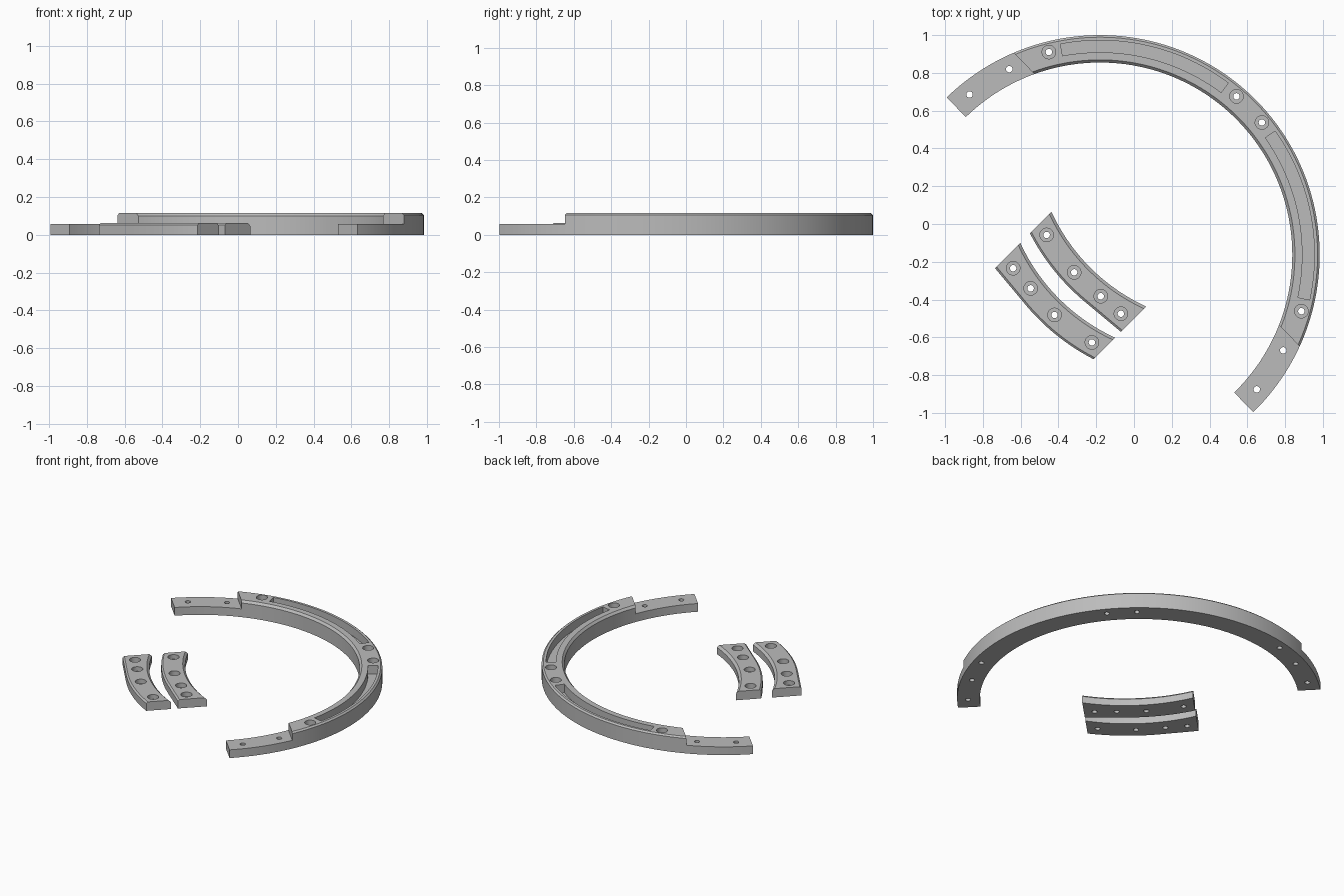
import bpy, math
from math import sin, cos, radians, sqrt

if "Cube" in bpy.data.objects:
    bpy.data.objects.remove(bpy.data.objects["Cube"])

R_IN, R_OUT = 1.018, 1.163      # arc radii
H, LAP = 0.115, 0.058           # full height, lap joint height
grey = bpy.data.materials.new("plain_grey")
grey.diffuse_color = (0.5, 0.5, 0.5, 1)
grey.use_nodes = True
grey.node_tree.nodes["Principled BSDF"].inputs["Base Color"].default_value = grey.diffuse_color


def loft(name, sections):
    """Solid through a list of closed sections with capped ends."""
    n = len(sections[0])
    verts = [p for s in sections for p in s]
    faces = [tuple(range(n))[::-1], tuple(range(len(verts) - n, len(verts)))]
    for i in range(len(sections) - 1):
        for j in range(n):
            a, b = i * n + j, i * n + (j + 1) % n
            faces.append((a, b, b + n, a + n))
    me = bpy.data.meshes.new(name)
    me.from_pydata(verts, [], faces)
    ob = bpy.data.objects.new(name, me)
    bpy.context.collection.objects.link(ob)
    bpy.context.view_layer.objects.active = ob
    bpy.ops.object.select_all(action='DESELECT')
    ob.select_set(True)
    bpy.ops.object.mode_set(mode='EDIT')
    bpy.ops.mesh.select_all(action='SELECT')
    bpy.ops.mesh.normals_make_consistent(inside=False)
    bpy.ops.object.mode_set(mode='OBJECT')
    return ob


def arc(name, profile, a0, a1, steps):
    """Sweep an (r, z) profile from angle a0 to a1."""
    angles = [radians(a0 + (a1 - a0) * i / steps) for i in range(steps + 1)]
    return loft(name, [[(r * cos(a), r * sin(a), z) for r, z in profile]
                       for a in angles])


def cylinder(x, y, r, z0, z1):
    bpy.ops.mesh.primitive_cylinder_add(vertices=32, radius=r, depth=z1 - z0,
                                        location=(x, y, (z0 + z1) / 2))
    return bpy.context.object


def cut(ob, cutter):
    cutter.hide_render = True
    m = ob.modifiers.new("cut", 'BOOLEAN')
    m.operation, m.solver, m.object = 'DIFFERENCE', 'EXACT', cutter
    bpy.context.view_layer.objects.active = ob
    bpy.ops.object.modifier_apply(modifier=m.name)
    bpy.data.objects.remove(cutter)


def bored_hole(ob, x, y, floor):
    cut(ob, cylinder(x, y, 0.036, floor, 0.3))
    cut(ob, cylinder(x, y, 0.017, -0.1, 0.3))


def finish(ob, loc, turn):
    ob.data.materials.clear()
    ob.data.materials.append(grey)
    ob.location = loc
    ob.rotation_euler = (0, 0, radians(turn))
    bpy.ops.object.select_all(action='DESELECT')
    ob.select_set(True)
    bpy.context.view_layer.objects.active = ob
    bpy.ops.object.shade_smooth_by_angle(angle=radians(25))


# Half ring with chamfered rims, symmetric about its local x axis
ring = arc("half_ring", [(R_IN, 0), (R_OUT, 0), (R_OUT, H - 0.01), (R_OUT - 0.011, H),
                         (R_IN + 0.014, H), (R_IN, H - 0.015)], -90, 90, 90)

# Lowered lap joints at both ends
bpy.ops.mesh.primitive_cube_add(size=1, location=(0.419 - 0.5, 0, LAP + 0.5))
box = bpy.context.object
box.scale = (1, 3, 1)
cut(ring, box)

# Long slots, counterbored holes and plain lap holes
for s in (1, -1):
    cut(ring, arc("slot_cutter", [(1.072, 0.055), (1.135, 0.055), (1.135, 0.2), (1.072, 0.2)],
                  s * 9, s * 56.4, 24))
    for a in (5, 59.9):
        bored_hole(ring, 1.107 * cos(radians(a)), s * 1.107 * sin(radians(a)), 0.07)
    for a in (71.8, 84.9):
        cut(ring, cylinder(1.094 * cos(radians(a)), s * 1.094 * sin(radians(a)),
                           0.017, -0.1, 0.3))
finish(ring, (-0.18, -0.163, 0), 44.25)


# Curved splice plates: concave inner edge, outer edge running out straight
def inner_edge(u):
    return -0.327 + R_IN - sqrt(R_IN ** 2 - u * u)


def outer_edge(u):
    k = min(u, 0.1)
    return -0.48 + R_OUT - sqrt(R_OUT ** 2 - k * k) + (u - k) * 0.09


T = 0.062
for name, s, shift in (("inner_splice_plate", 1, 0), ("outer_splice_plate", -1, -0.233)):
    sections = []
    for i in range(29):
        u = -0.355 + 0.71 * i / 28
        lo, hi = outer_edge(u) + shift, inner_edge(u) + shift
        sections.append([(s * u, y, z) for y, z in
                         ((lo, 0), (hi, 0), (hi, T - 0.015), (hi - 0.016, T),
                          (lo + 0.011, T), (lo, T - 0.01))])
    plate = loft(name, sections)
    for u, v in ((-0.286, -0.368), (-0.043, -0.405), (0.146, -0.395), (0.287, -0.385)):
        bored_hole(plate, s * u, v + shift, 0.03)
    finish(plate, (0, 0, 0), -45)
